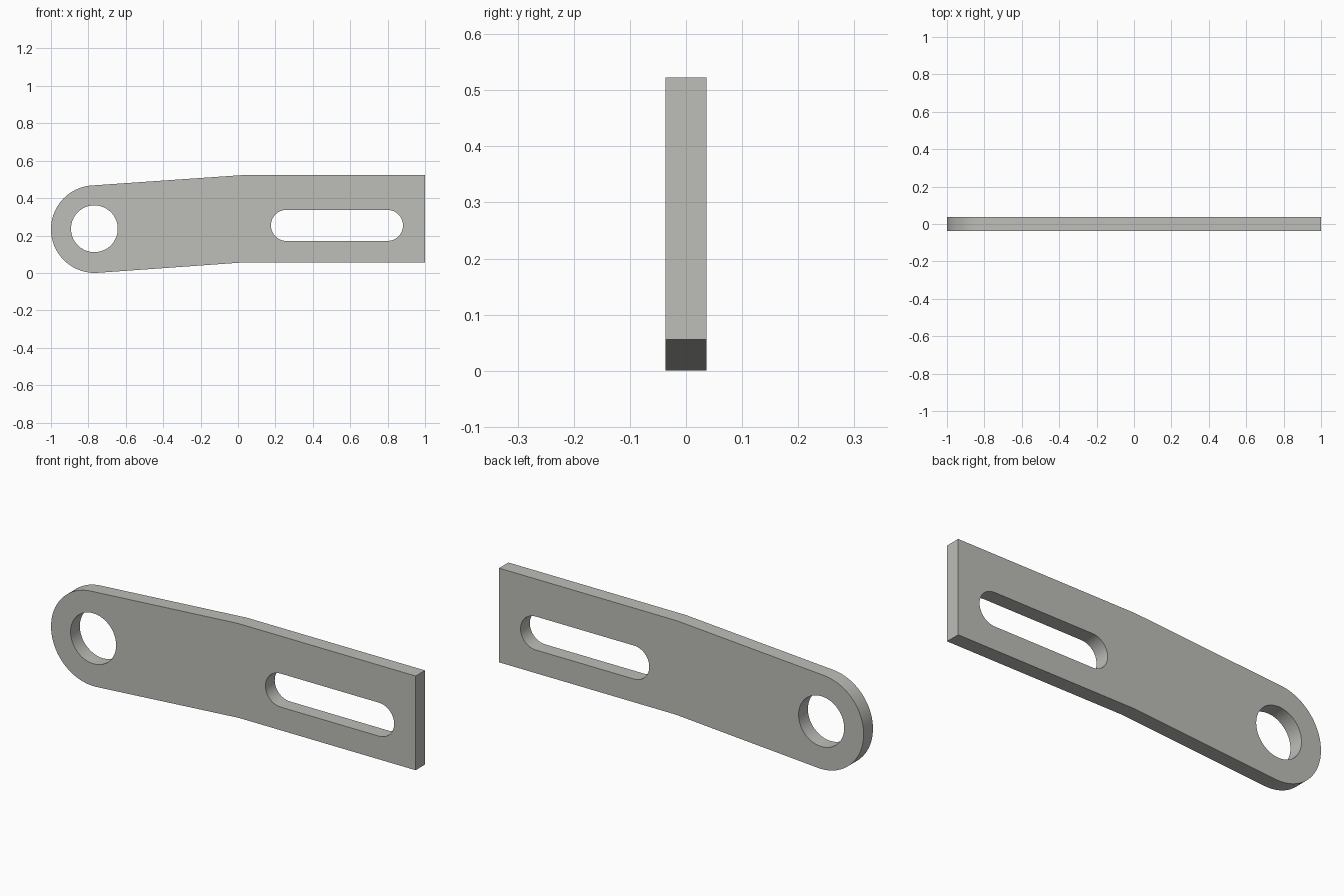
import bpy, bmesh
from math import cos, sin, radians

if "Cube" in bpy.data.objects:
    bpy.data.objects.remove(bpy.data.objects["Cube"])

THICK = 0.073
EYE_X, EYE_Z, EYE_R = -0.766, 0.234, 0.234


def arc(cx, cz, r, a0, a1, n):
    """Points (x, z) along an arc, both ends included."""
    return [(cx + r * cos(radians(a0 + (a1 - a0) * i / n)),
             cz + r * sin(radians(a0 + (a1 - a0) * i / n))) for i in range(n + 1)]


# Outer outline: rounded end, tapered shift, straight end
outline = arc(EYE_X, EYE_Z, EYE_R, 94, 274, 48)
outline += [(0.03, 0.056), (1.0, 0.056), (1.0, 0.523), (0.025, 0.523)]

# Round hole and long slot
hole = arc(EYE_X - 0.002, 0.236, 0.125, 0, 360, 64)[:-1]
slot = arc(0.259, 0.254, 0.083, 90, 270, 24) + arc(0.799, 0.254, 0.083, -90, 90, 24)

# Fill the profile between the loops and extrude it to the plate thickness
bm = bmesh.new()
for loop in (outline, hole, slot):
    verts = [bm.verts.new((x, -THICK / 2, z)) for x, z in loop]
    for i, v in enumerate(verts):
        bm.edges.new((v, verts[(i + 1) % len(verts)]))
bmesh.ops.triangle_fill(bm, edges=bm.edges[:], use_beauty=True, use_dissolve=False)
ext = bmesh.ops.extrude_face_region(bm, geom=bm.faces[:], use_keep_orig=True)
moved = [g for g in ext["geom"] if isinstance(g, bmesh.types.BMVert)]
bmesh.ops.translate(bm, verts=moved, vec=(0, THICK, 0))
bmesh.ops.recalc_face_normals(bm, faces=bm.faces[:])

mesh = bpy.data.meshes.new("slotted_link_plate")
bm.to_mesh(mesh)
bm.free()
plate = bpy.data.objects.new("slotted_link_plate", mesh)
bpy.context.collection.objects.link(plate)

# Plain grey metal
grey = bpy.data.materials.new("grey_metal")
grey.diffuse_color = (0.51, 0.51, 0.485, 1)
grey.use_nodes = True
grey.node_tree.nodes["Principled BSDF"].inputs["Base Color"].default_value = grey.diffuse_color
mesh.materials.append(grey)

# Smooth the curved walls, keep the rims sharp
bpy.context.view_layer.objects.active = plate
plate.select_set(True)
bpy.ops.object.shade_smooth_by_angle(angle=radians(30))
